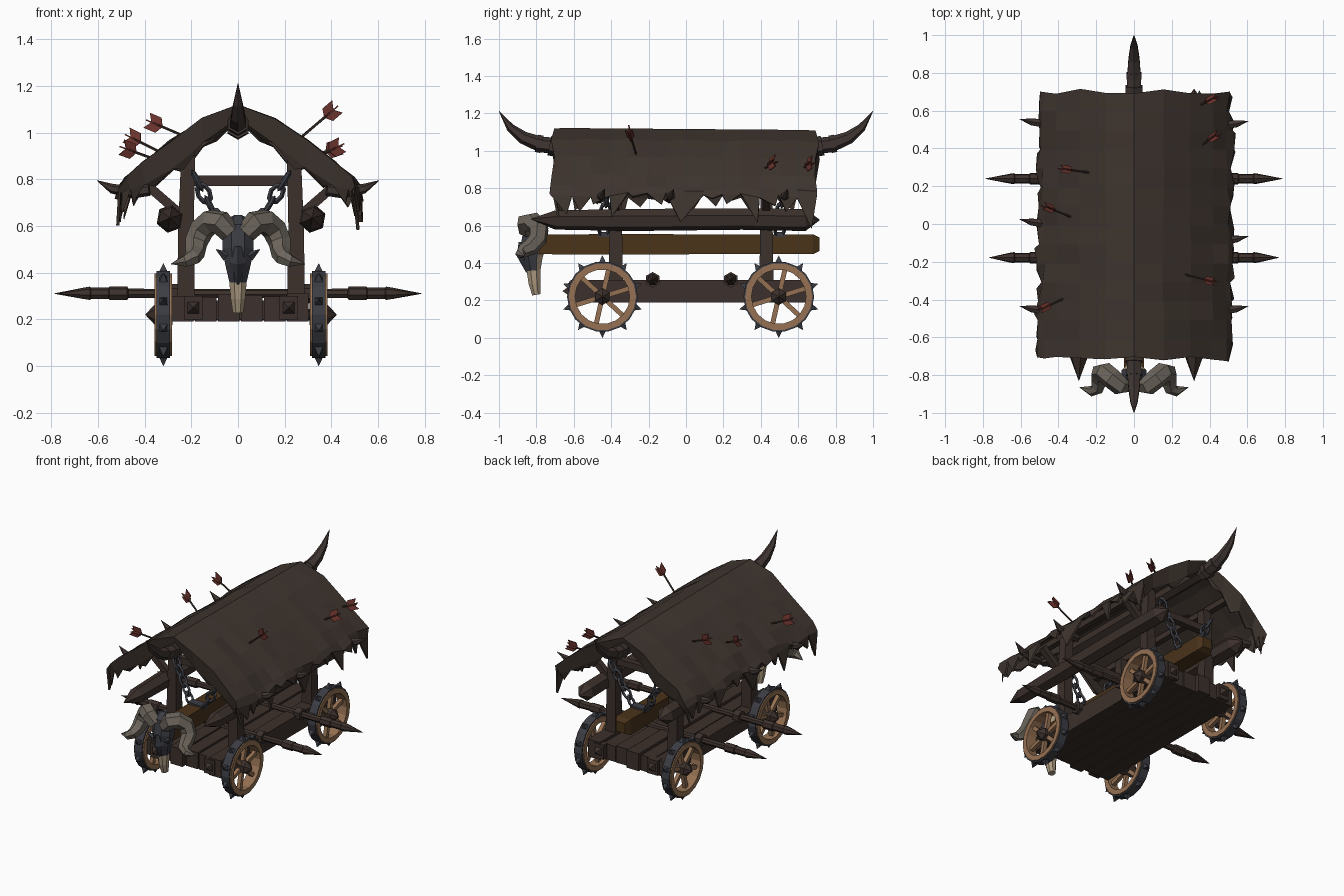
import bpy, bmesh, math, random
from mathutils import Vector as V, Quaternion

if "Cube" in bpy.data.objects:
    bpy.data.objects.remove(bpy.data.objects["Cube"])
random.seed(4)
C = 0.013  # cart centre line in x


def material(name, rgb):
    m = bpy.data.materials.new(name)
    m.diffuse_color = (*rgb, 1)
    m.use_nodes = True
    m.node_tree.nodes["Principled BSDF"].inputs["Base Color"].default_value = m.diffuse_color
    return m


WOOD = material("dark wood", (0.045, 0.030, 0.025))
CLOTH = material("hide cloth", (0.049, 0.035, 0.028))
TUSK = material("dark tusk", (0.050, 0.036, 0.032))
TAN = material("tan wheel wood", (0.30, 0.165, 0.085))
IRON = material("iron", (0.045, 0.047, 0.058))
BONE = material("bone", (0.42, 0.33, 0.22))
HORN = material("grey horn", (0.15, 0.13, 0.107))
RAM = material("brown log", (0.068, 0.033, 0.010))
RED = material("red feather", (0.16, 0.036, 0.028))


def mesh(name, verts, faces, mat, thick=0):
    me = bpy.data.meshes.new(name)
    me.from_pydata([tuple(v) for v in verts], [], faces)
    bm = bmesh.new()
    bm.from_mesh(me)
    bmesh.ops.recalc_face_normals(bm, faces=bm.faces)
    bm.to_mesh(me)
    bm.free()
    me.materials.append(mat)
    ob = bpy.data.objects.new(name, me)
    bpy.context.collection.objects.link(ob)
    if thick:
        mod = ob.modifiers.new("thickness", 'SOLIDIFY')
        mod.thickness = thick
        mod.offset = 0
    return ob


def tube(name, pts, radii, mat, sides=6, phase=0.0):
    """Loft of polygon rings along a path."""
    pts = [V(p) for p in pts]
    n, verts, faces, prev = len(pts), [], [], None
    for i, p in enumerate(pts):
        t = (pts[min(i + 1, n - 1)] - pts[max(i - 1, 0)]).normalized()
        if prev is None:
            ref = V((0, 0, 1)) if abs(t.z) < 0.9 else V((0, 1, 0))
            u = (ref - t * ref.dot(t)).normalized()
        else:
            u = prev.rotation_difference(t) @ u
        prev, w = t, t.cross(u)
        for k in range(sides):
            a = math.radians(phase) + math.tau * k / sides
            verts.append(p + (u * math.cos(a) + w * math.sin(a)) * max(radii[i], 0.001))
    for i in range(n - 1):
        for k in range(sides):
            k2 = (k + 1) % sides
            faces.append((i * sides + k, i * sides + k2, (i + 1) * sides + k2, (i + 1) * sides + k))
    faces += [tuple(range(sides)), tuple(range((n - 1) * sides, n * sides))]
    return mesh(name, verts, faces, mat)


def beam(name, a, b, size, mat):
    return tube(name, [a, b], [size * 0.707] * 2, mat, 4, 45)


def box(name, lo, hi, mat):
    v = [(x, y, z) for x in (lo[0], hi[0]) for y in (lo[1], hi[1]) for z in (lo[2], hi[2])]
    return mesh(name, v, [(0, 1, 3, 2), (4, 5, 7, 6), (0, 1, 5, 4), (2, 3, 7, 6), (0, 2, 6, 4), (1, 3, 7, 5)], mat)


def ring(name, c, r0, r1, half, mat, n=18):
    """Flat band around an axle along x."""
    v, f = [], []
    for k in range(n):
        a = math.tau * k / n
        for r, x in ((r0, -half), (r1, -half), (r1, half), (r0, half)):
            v.append((c[0] + x, c[1] + r * math.cos(a), c[2] + r * math.sin(a)))
        for j in range(4):
            f.append((k * 4 + j, k * 4 + (j + 1) % 4, (k + 1) % n * 4 + (j + 1) % 4, (k + 1) % n * 4 + j))
    mesh(name, v, f, mat)


# Wheels and axles
for y in (-0.447, 0.496):
    tube("axle", [(C - 0.33, y, 0.22), (C + 0.33, y, 0.22)], [0.025] * 2, WOOD)
    for s in (-1, 1):
        c = V((C + s * 0.333, y, 0.22))
        ring("wheel_rim", c, 0.146, 0.18, 0.037, TAN)
        ring("wheel_tyre", c, 0.172, 0.189, 0.029, IRON)
        for k in range(6):
            a = math.tau * k / 6 + 0.3
            d = V((0, math.cos(a), math.sin(a)))
            beam("wheel_spoke", c, c + d * 0.155, 0.026, TAN)
        for k in range(10):
            a = math.tau * k / 10 + math.pi / 2
            d = V((0, math.cos(a), math.sin(a)))
            tube("tyre_spike", [c + d * 0.184, c + d * 0.22], [0.025, 0], IRON, 4, 45)
        tube("wheel_hub", [c + V((x * s, 0, 0)) for x in (-0.04, 0.036, 0.077)], [0.045, 0.045, 0], WOOD)

# Bed planks with uneven ends
for k in range(6):
    x = C - 0.295 + k * 0.0985
    y0, z1 = -0.58 - random.uniform(0, 0.04), 0.295 + random.uniform(0, 0.018)
    box("bed_plank", (x, y0, 0.19), (x + 0.092, 0.6 + random.uniform(0, 0.05), z1), WOOD)
box("bed_core", (C - 0.28, -0.56, 0.2), (C + 0.28, 0.59, 0.28), WOOD)
for s in (-1, 1):
    for e, y in ((-1, -0.6), (1, 0.62)):
        x = C + s * 0.205
        box("end_block", (x - 0.04, y - 0.025, 0.2), (x + 0.04, y + 0.025, 0.3), WOOD)
        tube("end_stud", [(x, y + e * 0.02, 0.25), (x, y + e * 0.06, 0.25)], [0.04, 0], WOOD, 4, 45)

# Sharpened poles through the sides
for y, ext in ((-0.178, -0.02), (0.24, 0.0)):
    for s in (-1, 1):
        xs = [0, 0.47, 0.475, 0.55, 0.555, 0.63, 0.635, 0.66, 0.787 + ext]
        rs = [0.02, 0.021, 0.031, 0.031, 0.026, 0.026, 0.03, 0.026, 0]
        tube("side_stake", [(s * x, y, 0.31) for x in xs], rs, WOOD, 7)
        tube("stake_collar", [(C + s * 0.27, y, 0.31), (C + s * 0.315, y, 0.31)], [0.042] * 2, WOOD)

# Frame: posts, crossbars and struts
for y in (-0.375, 0.43):
    beam("crossbar", (C - 0.24, y, 0.795), (C + 0.24, y, 0.795), 0.045, WOOD)
    for s in (-1, 1):
        x = C + s * 0.236
        tube("post", [(x, y, 0.28), (x, y, 0.6), (x - s * 0.01, y, 0.93)], [0.054, 0.047, 0.042], WOOD, 4, 45)
        beam("strut", (x, y, 0.63), (C + s * 0.42, y, 0.79), 0.04, WOOD)
for s in (-1, 1):
    beam("purlin", (s * 0.24, -0.66, 0.945), (s * 0.24, 0.66, 0.945), 0.04, WOOD)
    # Side rail logs, pointed at both ends
    x = C + s * 0.305
    tube("side_rail", [(x, -0.83, 0.635), (x, -0.70, 0.63), (x, -0.3, 0.63), (x, 0.3, 0.635),
                       (x, 0.64, 0.63), (x, 0.715, 0.63)], [0, 0.052, 0.06, 0.058, 0.06, 0], WOOD, 6, 10)
    # Curved tusks under the eaves
    for y in ((0.54, 0.01, -0.45) if s < 0 else (0.53, -0.08, -0.45)):
        tube("eave_tusk", [(s * 0.38, y - 0.02, 0.755), (s * 0.45, y - 0.01, 0.745), (s * 0.54, y, 0.76),
                           (s * 0.605, y + 0.015, 0.795)], [0.026, 0.027, 0.021, 0], TUSK)

# Ridge pole with horns at each end
tube("ridge_pole", [(0, -0.72, 1.03), (0, 0.7, 1.03)], [0.042] * 2, WOOD)
for e in (-1, 1):
    tube("ridge_horn", [(0, e * y, z) for y, z in ((0.66, 1.02), (0.78, 1.035), (0.87, 1.07), (0.94, 1.125), (1.0, 1.212))],
         [0.045, 0.042, 0.034, 0.022, 0], TUSK)
    for y, z, r in ((0.715, 1.025, 0.053), (0.785, 1.037, 0.047)):
        tube("horn_collar", [(0, e * (y - 0.015), z - 0.003), (0, e * (y + 0.015), z + 0.003)], [r, r], TUSK)

# Hide roof: bent grid with ragged eaves and gable flaps
half = [(0.15, 1.055), (0.29, 0.962), (0.41, 0.868), (0.485, 0.80), (0.505, 0.765)]
prof = [(-x, z) for x, z in reversed(half)] + [(0, 1.115)] + half
NY, NP = 15, len(prof)
verts, faces = [], []
for i in range(NY):
    y = -0.71 + 1.405 * i / (NY - 1)
    for j, (x, z) in enumerate(prof):
        edge = j in (0, 1, NP - 2, NP - 1)
        jit = 0.015 if edge else 0.006
        end = random.uniform(-0.015, 0.015) if i in (0, NY - 1) else 0
        verts.append((x + C * abs(x) + (random.uniform(-jit, jit) if x else 0), y + end,
                      z - 0.012 * i / NY + random.uniform(-jit, jit) * bool(x)))
for i in range(NY - 1):
    for j in range(NP - 1):
        faces.append((i * NP + j, i * NP + j + 1, (i + 1) * NP + j + 1, (i + 1) * NP + j))
# Tatters along the eaves: number of grid cells and drop of each
tatters = [(1, 0.10), (1, 0.08), (1, 0.04), (1, 0.12), (1, 0.02), (1, 0.06), (2, 0.15),
           (1, 0.02), (1, 0.05), (1, 0.14), (1, 0.05), (1, 0.08), (1, 0.16)]
for j, order in ((0, tatters[::-1]), (NP - 1, tatters)):
    i = 0
    for w, d in order:
        row = [(i + k) * NP + j for k in range(w + 1)]
        p = (V(verts[row[0]]) + V(verts[row[-1]])) / 2
        verts.append((p.x + math.copysign(random.uniform(-0.01, 0.02), p.x), p.y + random.uniform(-0.04, 0.04), p.z - d))
        faces.append((*row, len(verts) - 1))
        i += w
# Flaps hanging inside the gables: a solid band, then torn points
for i, e in ((0, 1), (NY - 1, -1)):
    low = []
    for j in range(NP):
        p = V(verts[i * NP + j])
        d = (0.02, 0.05, 0.09, 0.11, 0.10, 0.05)[min(j, NP - 1 - j)]
        low.append(len(verts))
        verts.append((p.x * 0.98, p.y + e * 0.02, p.z - d))
    for j in range(NP - 1):
        faces.append((i * NP + j, i * NP + j + 1, low[j + 1], low[j]))
        p = (V(verts[low[j]]) + V(verts[low[j + 1]])) / 2
        d = (0.11, 0.07, 0.04, 0.06, 0.03)[min(j, NP - 2 - j)]
        verts.append((p.x + math.copysign(0.02, p.x), p.y + e * 0.02, p.z - d))
        faces.append((low[j], low[j + 1], len(verts) - 1))
mesh("hide_roof", verts, faces, CLOTH, 0.014)

# Ram log hung on chains
tube("ram_log", [(0, y, 0.5) for y in (-0.8, -0.2, 0.3, 0.68, 0.715)], [0.075, 0.077, 0.073, 0.075, 0.05], RAM, 4, 45)
for y in (-0.44, 0.5):
    box("ram_bracket", (-0.058, y - 0.03, 0.54), (0.058, y + 0.03, 0.565), IRON)
    for s in (-1, 1):
        a, b = V((C + s * 0.195, y + 0.02, 0.81)), V((s * 0.055, y, 0.56))
        q = (b - a).to_track_quat('X', 'Z')
        for k in range(5):
            bpy.ops.mesh.primitive_torus_add(major_segments=8, minor_segments=4, major_radius=0.026,
                                             minor_radius=0.010, location=a.lerp(b, (k + 0.3) / 4.6))
            ob = bpy.context.object
            ob.name = "chain_link"
            ob.rotation_mode = 'QUATERNION'
            ob.rotation_quaternion = q @ Quaternion((1, 0, 0), math.pi / 2 * (k % 2))
            ob.scale = (1.5, 1, 1)
            ob.data.materials.append(IRON)

# Skull head: bone with an iron face plate
skull = tube("ram_skull", [(0, -0.78, 0.63), (0, -0.80, 0.59), (0, -0.815, 0.5), (0, -0.82, 0.43), (0, -0.815, 0.36),
                           (0, -0.81, 0.29), (0, -0.80, 0.23)], [0.04, 0.072, 0.072, 0.058, 0.04, 0.034, 0.024], BONE, 8, 22.5)
skull.data.materials.append(IRON)
for f in skull.data.polygons:
    f.material_index = int(f.center.z > 0.36 and f.normal.y < 0.2)
tube("brow_plate", [(0, -0.865, 0.51), (0, -0.87, 0.44), (0, -0.85, 0.35)], [0.03, 0.035, 0.005], IRON, 4, 0)
for s in (-1, 1):
    tube("brow_spike", [(s * 0.05, -0.85, 0.47), (s * 0.095, -0.86, 0.5)], [0.022, 0], IRON, 4)
    tube("ram_horn", [(s * x, y, z) for x, y, z in ((0.035, -0.85, 0.57), (0.075, -0.855, 0.615), (0.115, -0.82, 0.62),
         (0.155, -0.785, 0.585), (0.18, -0.79, 0.53), (0.185, -0.83, 0.485), (0.195, -0.87, 0.465), (0.225, -0.885, 0.45),
         (0.288, -0.865, 0.437))], [0.045, 0.053, 0.055, 0.054, 0.05, 0.044, 0.037, 0.028, 0], HORN)

# Arrows stuck in the roof: tail, then entry point
arrows = [((0.41, 0.66, 0.93), (0.29, 0.6, 0.89)), ((0.42, 0.46, 0.935), (0.33, 0.40, 0.89)),
          ((0.40, -0.30, 1.09), (0.265, -0.265, 0.975)), ((-0.36, 0.29, 1.04), (-0.22, 0.27, 0.98)),
          ((-0.45, 0.085, 0.975), (-0.34, 0.04, 0.92)), ((-0.47, -0.44, 0.927), (-0.355, -0.386, 0.885))]
for a, b in arrows:
    a, b = V(a), V(b)
    d = (a - b).normalized()
    tube("arrow_shaft", [b - d * 0.04, a], [0.006] * 2, WOOD, 5)
    u = d.cross(V((0, 1, 0))).normalized()
    v, f = [], []
    for w in (u * 0.035, u * -0.035, d.cross(u) * 0.02, d.cross(u) * -0.02):
        f.append(tuple(range(len(v), len(v) + 4)))
        v += [a - d * 0.04, a - d * 0.02 + w, a + d * 0.035 + w, a + d * 0.012]
    mesh("arrow_feathers", v, f, RED, 0.006)
